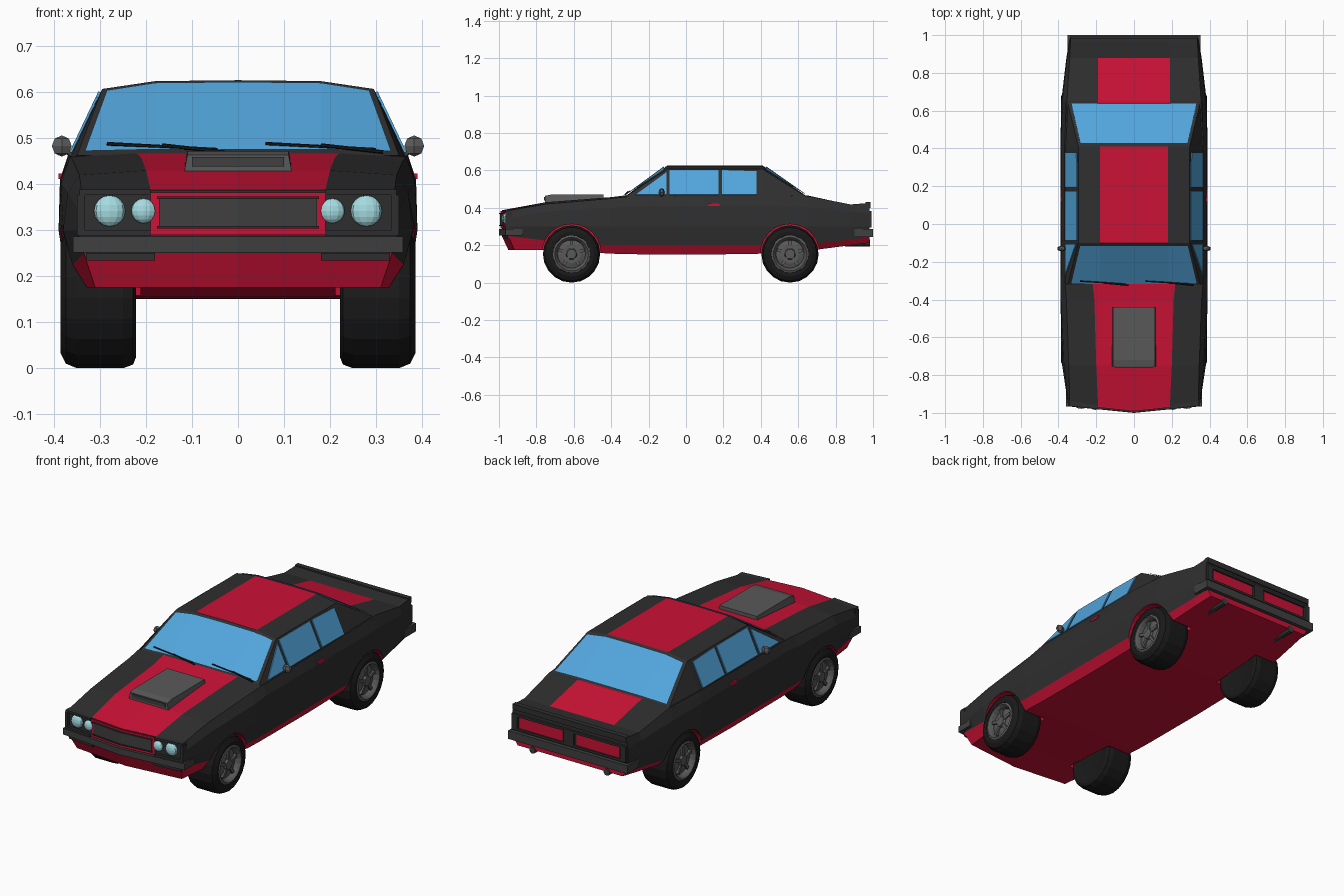
import bpy, bmesh, math
from mathutils import Vector, Matrix

if "Cube" in bpy.data.objects:
    bpy.data.objects.remove(bpy.data.objects["Cube"])


def material(name, rgb):
    m = bpy.data.materials.new(name)
    m.diffuse_color = (*rgb, 1)
    m.use_nodes = True
    m.node_tree.nodes["Principled BSDF"].inputs["Base Color"].default_value = m.diffuse_color
    return m


RED = material("red", (0.6, 0.006, 0.036))
BLACK = material("black", (0.028, 0.028, 0.028))
TYRE = material("rubber", (0.01, 0.01, 0.01))
GREY = material("dark_grey", (0.1, 0.1, 0.1))
TRIM = material("trim_grey", (0.05, 0.05, 0.05))
GLASS = material("glass", (0.085, 0.38, 0.72))
LAMP = material("lamp", (0.38, 0.72, 0.76))


def finish(name, bm, mats, mirror=False):
    bmesh.ops.remove_doubles(bm, verts=bm.verts, dist=1e-5)
    bmesh.ops.recalc_face_normals(bm, faces=bm.faces)
    me = bpy.data.meshes.new(name)
    bm.to_mesh(me)
    bm.free()
    for m in mats:
        me.materials.append(m)
    ob = bpy.data.objects.new(name, me)
    bpy.context.collection.objects.link(ob)
    if mirror:
        ob.modifiers.new("Mirror", 'MIRROR').use_mirror_merge = False
    return ob


def loft(name, secs, mats, pick=lambda i, j: 0, split=None):
    """Skin half sections and their reflection; split = point where end caps change colour."""
    bm = bmesh.new()
    for s in (1, -1):
        def face(pts, idx):
            bm.faces.new([bm.verts.new((s * p[0], p[1], p[2])) for p in pts]).material_index = idx
        for i in range(len(secs) - 1):
            a, b = secs[i], secs[i + 1]
            for j in range(len(a) - 1):
                face((a[j], a[j + 1], b[j + 1], b[j]), pick(i, j))
        if split:
            for e in (secs[0], secs[-1]):
                mid = (0, e[-1][1], e[split][2])
                face(e[:split + 1] + [mid], 0)
                face([mid] + e[split:], len(mats) - 1)
    return finish(name, bm, mats)


def lathe(name, prof, y, z, mat, n=20):
    """Turn an (r, x) profile about the x axis, on both sides of the car."""
    bm = bmesh.new()
    rings = [[bm.verts.new((x, y + r * math.cos(2 * math.pi * k / n), z + r * math.sin(2 * math.pi * k / n)))
              for k in range(n)] for r, x in prof]
    for a, b in zip(rings, rings[1:]):
        for k in range(n):
            bm.faces.new((a[k], a[k - 1], b[k - 1], b[k]))
    return finish(name, bm, [mat], True)


def box(name, c, size, mat, mirror=False, rot=None):
    bm = bmesh.new()
    bmesh.ops.create_cube(bm, size=1)
    m = Matrix.Translation(c) @ (rot or Matrix()) @ Matrix.Diagonal((*size, 1))
    bmesh.ops.transform(bm, matrix=m, verts=bm.verts)
    return finish(name, bm, [mat], mirror)


def rod(name, a, b, r, mat, n=8, mirror=False):
    a, b = Vector(a), Vector(b)
    bm = bmesh.new()
    bmesh.ops.create_cone(bm, cap_ends=True, segments=n, radius1=r, radius2=r, depth=(b - a).length)
    m = Matrix.Translation((a + b) / 2) @ (b - a).to_track_quat('Z', 'Y').to_matrix().to_4x4()
    bmesh.ops.transform(bm, matrix=m, verts=bm.verts)
    return finish(name, bm, [mat], mirror)


def blob(name, c, size, mat, u=12, v=8):
    bm = bmesh.new()
    bmesh.ops.create_uvsphere(bm, u_segments=u, v_segments=v, radius=1)
    bmesh.ops.transform(bm, matrix=Matrix.Translation(c) @ Matrix.Diagonal((*size, 1)), verts=bm.verts)
    return finish(name, bm, [mat], True)


def nose(x):
    return -0.95 - 0.035 * (1 - min(1, abs(x) / 0.34))


def bar(name, xs, z0, z1, off, mat, rear=False, mirror=False):
    """Bar that follows the pointed nose, or the flat tail."""
    d = 1 if rear else -1
    bm = bmesh.new()
    rings = []
    for x in xs:
        y = 0.98 if rear else nose(x)
        o, i = y + d * off, y - d * 0.02
        rings.append([bm.verts.new(p) for p in ((x, o, z0), (x, o, z1), (x, i, z1), (x, i, z0))])
    for a, b in zip(rings, rings[1:]):
        for k in range(4):
            bm.faces.new((a[k], a[k - 1], b[k - 1], b[k]))
    bm.faces.new(rings[0])
    bm.faces.new(rings[-1])
    return finish(name, bm, [mat], mirror)


# Body: y, then bottom, colour line, waist, shoulder and deck edge (x, z), stripe half width, top height
stations = [
    (-0.95, (.31, .175), (.335, .25), (.35, .30), (.35, .345), (.34, .385), .19, .387),
    (-0.75, (.33, .175), (.36, .225), (.38, .30), (.37, .38), (.345, .42), .20, .43),
    (-0.40, (.345, .155), (.375, .20), (.39, .30), (.385, .40), (.358, .45), .21, .457),
    (-0.31, (.345, .152), (.375, .20), (.39, .30), (.385, .41), (.365, .46), .22, .468),
    (0.10, (.345, .15), (.375, .20), (.39, .30), (.387, .41), (.368, .463), .20, .465),
    (0.42, (.345, .155), (.375, .20), (.39, .30), (.387, .41), (.368, .467), .19, .467),
    (0.65, (.34, .17), (.37, .205), (.385, .30), (.38, .405), (.355, .463), .19, .466),
    (0.88, (.32, .20), (.345, .23), (.358, .30), (.355, .38), (.34, .418), .19, .416),
    (0.98, (.31, .213), (.33, .243), (.342, .30), (.342, .37), (.335, .426), .19, .424)]
secs = []
for i, (y, b, r, w, s, d, xs, zt) in enumerate(stations):
    pts = [(0, b[1]), b, r, w, s, d, (xs, zt), (0, zt)]
    secs.append([(x, nose(x) + (.035 if z < .2 else 0) if i == 0 else y, z) for x, z in pts])
body = loft("body", secs, [RED, BLACK],
            lambda i, j: 0 if j < 2 or (j == 6 and i < 7) else 1, split=2)

# Wheels, with arches cut from the body
for tag, y in (("front", -.612), ("rear", .556)):
    cut = lathe(tag + "_arch_cutter", [(0, .212), (.158, .212), (.158, .45), (0, .45)], y, .155, RED, 24)
    cut.hide_render = True
    mod = body.modifiers.new(tag + "_arch", 'BOOLEAN')
    mod.object, mod.operation, mod.solver = cut, 'DIFFERENCE', 'EXACT'
    lathe(tag + "_tyre", [(0, .235), (.085, .23), (.13, .222), (.145, .228), (.153, .25), (.153, .35),
                          (.143, .374), (.12, .386), (.1, .384), (.094, .35), (0, .345)], y, .153, TYRE)
    lathe(tag + "_rim", [(.1, .35), (.1, .382), (.09, .386), (.082, .376), (.075, .358), (.05, .366),
                         (.03, .366), (.025, .378), (0, .378)], y, .153, GREY)
    for k in range(5):
        a = 2 * math.pi * k / 5 + .3
        box(f"{tag}_spoke_{k}", (.367, y + .047 * math.cos(a), .153 + .047 * math.sin(a)),
            (.014, .05, .016), GREY, True, Matrix.Rotation(a, 4, 'X'))

# Cabin and its glass
ends = [(.365, .455), (.35, .462), (.18, .465), (0, .465)]
roof = [(.365, .46), (.295, .607), (.18, .624), (0, .626)]
cab = [[(x, y, z) for x, z in h] for y, h in ((-.32, ends), (-.10, roof), (.15, roof), (.41, roof), (.64, ends))]
loft("cabin", cab, [RED, BLACK], lambda i, j: 0 if j == 2 and i in (1, 2) else 1)


def end_glass(name, a, b, off):
    rows = [[Vector(p).lerp(Vector(q), t) * 1 + Vector(off) for p, q in zip(a[1:], b[1:])] for t in (.03, .94)]
    for r in rows:
        r[0].x *= .955
    loft(name, rows, [GLASS])


end_glass("windscreen", cab[0], cab[1], (0, -.004, .006))
end_glass("rear_window", cab[4], cab[3], (0, .004, .006))
for name, poly in (("quarter_window", [(-.27, .468), (-.105, .468), (-.105, .588)]),
                   ("door_window", [(-.087, .468), (.175, .468), (.175, .6), (-.087, .6)]),
                   ("back_side_window", [(.192, .468), (.378, .468), (.378, .594), (.192, .6)])):
    bm = bmesh.new()
    f = bm.faces.new([bm.verts.new((.365 - (z - .46) * .476, y, z)) for y, z in poly])
    g = bmesh.ops.extrude_face_region(bm, geom=[f])["geom"]
    bmesh.ops.translate(bm, vec=(.005, 0, .002), verts=[v for v in g if isinstance(v, bmesh.types.BMVert)])
    finish(name, bm, [GLASS], True)

# Bonnet scoop
loft("bonnet_scoop", [[(0, y, zb), (.118, y, zb), (.11, y, zt), (0, y, zt)]
                      for y, zb, zt in ((-.755, .42, .464), (-.72, .42, .471), (-.44, .44, .472))],
     [GREY], split=1)
box("scoop_mouth", (0, -.756, .449), (.2, .006, .02), TRIM)

# Front end
bar("front_surround", [-.19, 0, .19], .29, .382, .006, RED)
bar("grille", [-.172, 0, .172], .308, .37, .010, TRIM)
for n, z in (("upper", .368), ("lower", .304)):
    bar(f"grille_{n}_trim", [-.176, 0, .176], z, z + .005, .014, BLACK)
bar("lamp_frame_top", [.19, .345], .376, .388, .014, BLACK, mirror=True)
bar("lamp_frame_bottom", [.19, .35], .288, .300, .014, BLACK, mirror=True)
bar("lamp_frame_side", [.332, .35], .300, .376, .014, BLACK, mirror=True)
blob("outer_headlight", (.279, nose(.279) - .004, .342), (.034, .018, .034), LAMP)
blob("inner_headlight", (.205, nose(.205) - .004, .342), (.027, .016, .027), LAMP)
bar("front_bumper", [-.353, 0, .353], .252, .286, .015, TRIM)
box("front_bumper_end", (.352, -.92, .269), (.014, .09, .034), TRIM, True)
bar("lower_vent", [.18, .33], .234, .25, .004, BLACK, mirror=True)

# Rear end
bar("tail_light", [.04, .295], .308, .368, .004, RED, True, True)
for n, z in (("top", .37), ("bottom", .296)):
    bar(f"tail_frame_{n}", [-.338, .338], z, z + .012, .012, BLACK, True)
bar("tail_frame_middle", [-.03, .03], .3, .375, .012, BLACK, True)
bar("tail_frame_side", [.305, .338], .3, .375, .012, BLACK, True, True)
bar("tail_lip", [-.336, .336], .40, .43, .006, BLACK, True)
bar("rear_bumper", [-.348, .348], .244, .288, .02, TRIM, True)
box("rear_bumper_end", (.346, .95, .266), (.014, .1, .044), TRIM, True)
rod("exhaust", (.22, .85, .212), (.22, .985, .212), .018, TRIM, 10, True)

# Door mirrors, handles and wipers
blob("door_mirror", (.383, -.13, .483), (.025, .016, .023), GREY, 6, 4)
rod("mirror_stem", (.355, -.13, .458), (.38, -.13, .478), .006, TRIM, 6, True)
box("door_handle", (.384, .15, .417), (.012, .06, .012), RED, True)
for n, x in (("left", -.165), ("right", .18)):
    rod(f"{n}_wiper_blade", (x - .12, -.303, .488), (x + .12, -.318, .475), .004, TYRE, 6)
    rod(f"{n}_wiper_arm", (x + .135, -.325, .47), (x, -.312, .485), .004, TYRE, 6)
